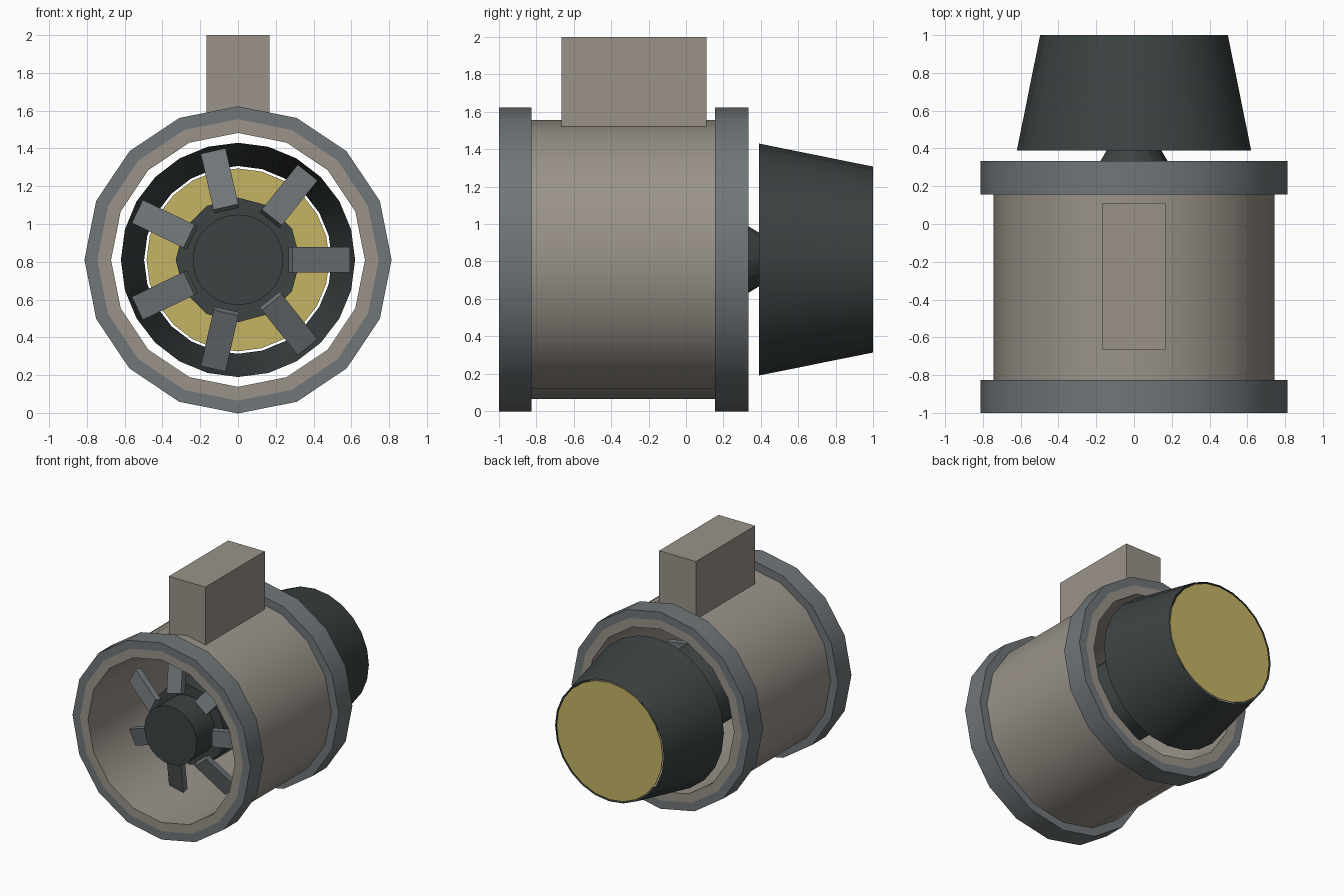
import bpy, bmesh
from math import cos, sin, pi, radians
from mathutils import Matrix

AXIS_Z = 0.81  # height of the fan axis

if "Cube" in bpy.data.objects:
    bpy.data.objects.remove(bpy.data.objects["Cube"])


def material(name, rgb):
    m = bpy.data.materials.new(name)
    m.use_nodes = True
    color = (*rgb, 1)
    m.diffuse_color = color
    m.node_tree.nodes["Principled BSDF"].inputs["Base Color"].default_value = color
    return m


taupe = material("taupe casing", (0.32, 0.29, 0.25))
steel = material("blue grey steel", (0.16, 0.18, 0.19))
dark = material("dark iron", (0.045, 0.055, 0.055))
yellow = material("mustard yellow", (0.56, 0.46, 0.13))


def finish(bm, name, mat, smooth=False):
    me = bpy.data.meshes.new(name)
    bm.to_mesh(me)
    bm.free()
    me.materials.append(mat)
    ob = bpy.data.objects.new(name, me)
    bpy.context.collection.objects.link(ob)
    if smooth:
        bpy.ops.object.select_all(action="DESELECT")
        ob.select_set(True)
        bpy.context.view_layer.objects.active = ob
        bpy.ops.object.shade_smooth_by_angle(angle=radians(35))
    return ob


def lathe(name, profile, sides, mat, closed=False, caps=False):
    """Turn (radius, y) points around the fan axis."""
    bm = bmesh.new()
    rings = []
    for r, y in profile:
        rings.append([bm.verts.new((r * sin(2 * pi * i / sides), y,
                                    AXIS_Z + r * cos(2 * pi * i / sides)))
                      for i in range(sides)])
    pairs = list(zip(rings, rings[1:]))
    if closed:
        pairs.append((rings[-1], rings[0]))
    for a, b in pairs:
        for i in range(sides):
            j = (i + 1) % sides
            bm.faces.new((a[i], a[j], b[j], b[i]))
    if caps:
        bm.faces.new(rings[0])
        if len(rings) > 1:
            bm.faces.new(rings[-1])
    bmesh.ops.recalc_face_normals(bm, faces=bm.faces)
    return finish(bm, name, mat, True)


def tube(name, outer, inner, y0, y1, sides, mat):
    return lathe(name, [(outer, y0), (outer, y1), (inner, y1), (inner, y0)],
                 sides, mat, closed=True)


def box(name, size, matrix, mat):
    bm = bmesh.new()
    bmesh.ops.create_cube(bm, size=1, matrix=matrix @ Matrix.Diagonal((*size, 1)))
    return finish(bm, name, mat)


# Duct casing with a collar at each end
tube("casing", 0.745, 0.672, -1, 0.333, 16, taupe)
tube("front_collar", 0.813, 0.745, -1, -0.825, 16, steel)
tube("rear_collar", 0.813, 0.745, 0.155, 0.333, 16, steel)

# Mounting block on top
box("mount_block", (0.335, 0.775, 0.48),
    Matrix.Translation((0, -0.277, 1.76)), taupe)

# Central hub, nose and tapering tail
lathe("hub", [(0.33, -0.64), (0.33, 0.08), (0.03, 0.58)], 12, dark, caps=True)
lathe("nose", [(0.24, -0.88), (0.24, -0.6)], 24, dark, caps=True)

# Seven blades leaning back towards their tips
for i in range(7):
    spin = Matrix.Rotation(-2 * pi * i / 7, 4, "Y")
    lean = Matrix.Rotation(radians(23), 4, "Z")
    place = (Matrix.Translation((0, -0.66, AXIS_Z)) @ spin
             @ Matrix.Translation((0.43, 0, 0)) @ lean)
    box(f"blade_{i + 1}", (0.33, 0.05, 0.135), place, steel)

# Exhaust cone and the glowing disc that closes it
lathe("exhaust_cone", [(0.62, 0.39), (0.497, 1)], 24, dark)
lathe("exhaust_disc", [(0.484, 0.992), (0.484, 0.998)], 24, yellow, caps=True)
